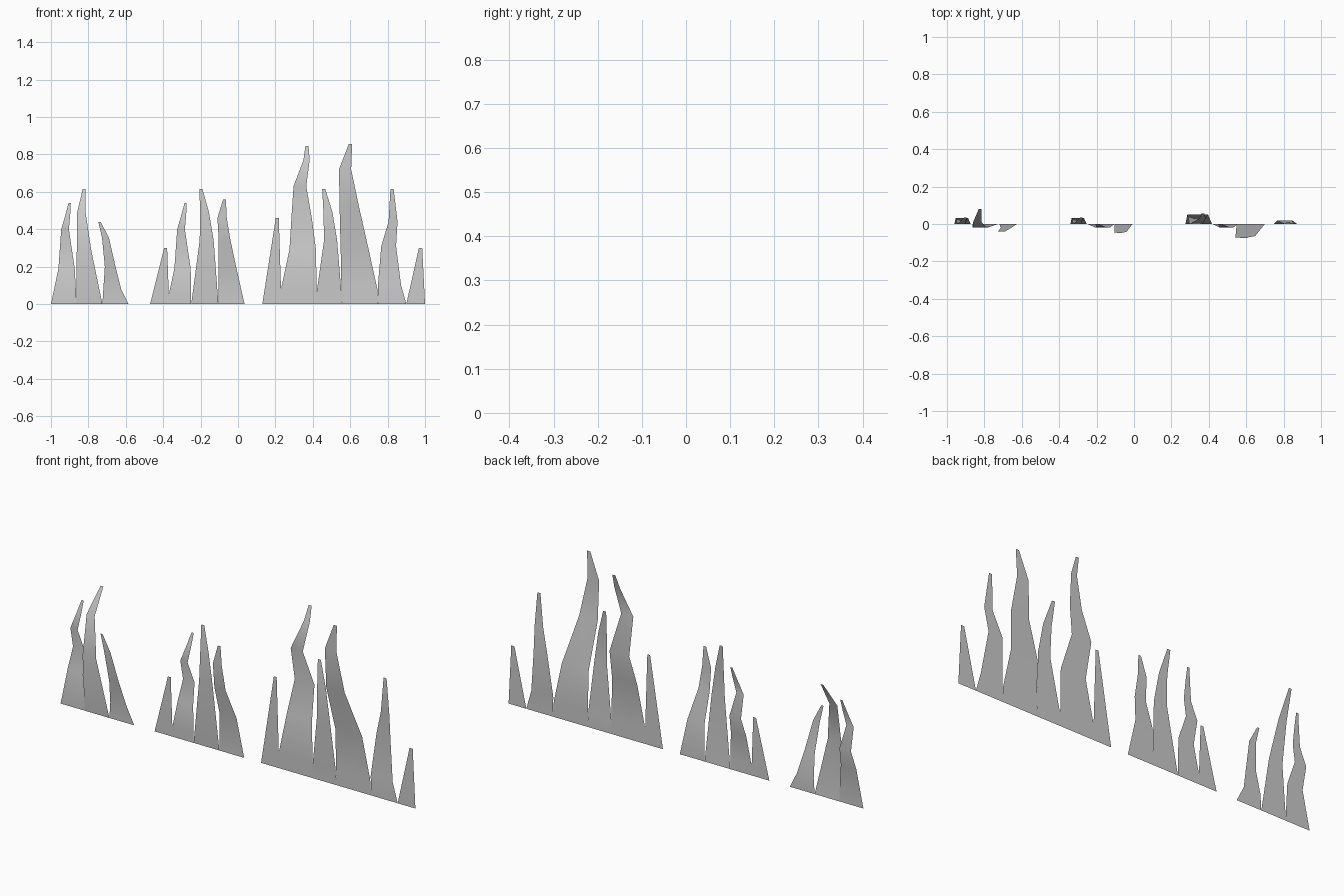
import bpy, bmesh


def blade(name, *rows, x=0):
    """Flat grass blade: each row is (z, left x, right x, y bend), from ground to tip."""
    bm = bmesh.new()
    pairs = [(bm.verts.new((xl + x, y, z)), bm.verts.new((xr + x, y, z))) for z, xl, xr, y in rows]
    for (a, b), (c, d) in zip(pairs, pairs[1:]):
        bm.faces.new((a, b, d, c))
    mesh = bpy.data.meshes.new(name)
    bm.to_mesh(mesh)
    bm.free()
    for p in mesh.polygons:
        p.use_smooth = True
    bpy.context.collection.objects.link(bpy.data.objects.new(name, mesh))


def curled_blade(name, x, *base):
    """S-curved blade used in the left and middle tufts, on its own base rows."""
    blade(name, *base, (0.19, 0.04, 0.127, 0), (0.29, 0.047, 0.112, 0.033),
          (0.40, 0.055, 0.096, 0), (0.48, 0.078, 0.103, 0.02), (0.54, 0.094, 0.106, 0.035), x=x)


def short_blade(name, x, valley, height, tip):
    """Small upright blade, open to its neighbour on the valley side."""
    blade(name, (0, x, x + 0.1, 0), (valley, x + 0.1 * tip * valley / height, x + 0.1, 0),
          (height, x + 0.1 * tip, x + 0.1 * tip + 0.016, 0))


# left tuft
curled_blade("left_curled_blade", -1, (0, 0, 0.137, 0))
blade("left_tall_blade", (0, -0.865, -0.725, 0), (0.29, -0.862, -0.785, -0.02),
      (0.49, -0.86, -0.815, 0.01), (0.615, -0.83, -0.815, 0.08))
blade("left_low_blade", (0, -0.725, -0.585, 0), (0.08, -0.72, -0.625, 0),
      (0.20, -0.712, -0.655, -0.02), (0.355, -0.727, -0.69, -0.04), (0.44, -0.747, -0.735, -0.04))

# middle tuft
short_blade("middle_short_blade", -0.47, 0.05, 0.30, 0.75)
curled_blade("middle_curled_blade", -0.38, (0, 0.01, 0.13, 0), (0.05, 0.01, 0.13, 0))
blade("middle_tall_blade", (0, -0.25, -0.105, 0), (0.34, -0.205, -0.13, -0.02),
      (0.49, -0.202, -0.155, -0.015), (0.615, -0.207, -0.19, 0))
blade("middle_leaning_blade", (0, -0.105, 0.035, 0), (0.19, -0.104, -0.008, 0),
      (0.34, -0.103, -0.04, -0.043), (0.46, -0.11, -0.06, -0.045), (0.56, -0.08, -0.065, -0.048))

# right tuft
short_blade("right_short_blade", 0.13, 0.08, 0.46, 0.72)
blade("right_curled_blade", (0, 0.23, 0.42, 0), (0.08, 0.23, 0.42, 0), (0.29, 0.275, 0.417, 0),
      (0.45, 0.285, 0.396, 0.05), (0.63, 0.297, 0.365, 0), (0.77, 0.35, 0.383, 0.03),
      (0.845, 0.36, 0.377, 0.055))
blade("right_middle_blade", (0, 0.42, 0.555, 0), (0.06, 0.42, 0.553, 0),
      (0.34, 0.46, 0.53, -0.02), (0.49, 0.457, 0.505, -0.015), (0.615, 0.45, 0.467, 0))
blade("right_tallest_blade", (0, 0.555, 0.75, 0), (0.08, 0.553, 0.745, 0),
      (0.285, 0.549, 0.70, 0), (0.52, 0.543, 0.647, -0.065), (0.72, 0.54, 0.605, -0.072),
      (0.855, 0.592, 0.61, -0.075))
blade("right_slim_blade", (0, 0.75, 0.90, 0), (0.10, 0.748, 0.872, 0), (0.31, 0.766, 0.845, 0.02),
      (0.44, 0.805, 0.853, 0), (0.615, 0.815, 0.832, 0.008))
blade("right_end_blade", (0, 0.90, 1.0, 0), (0.30, 0.967, 0.985, 0))
